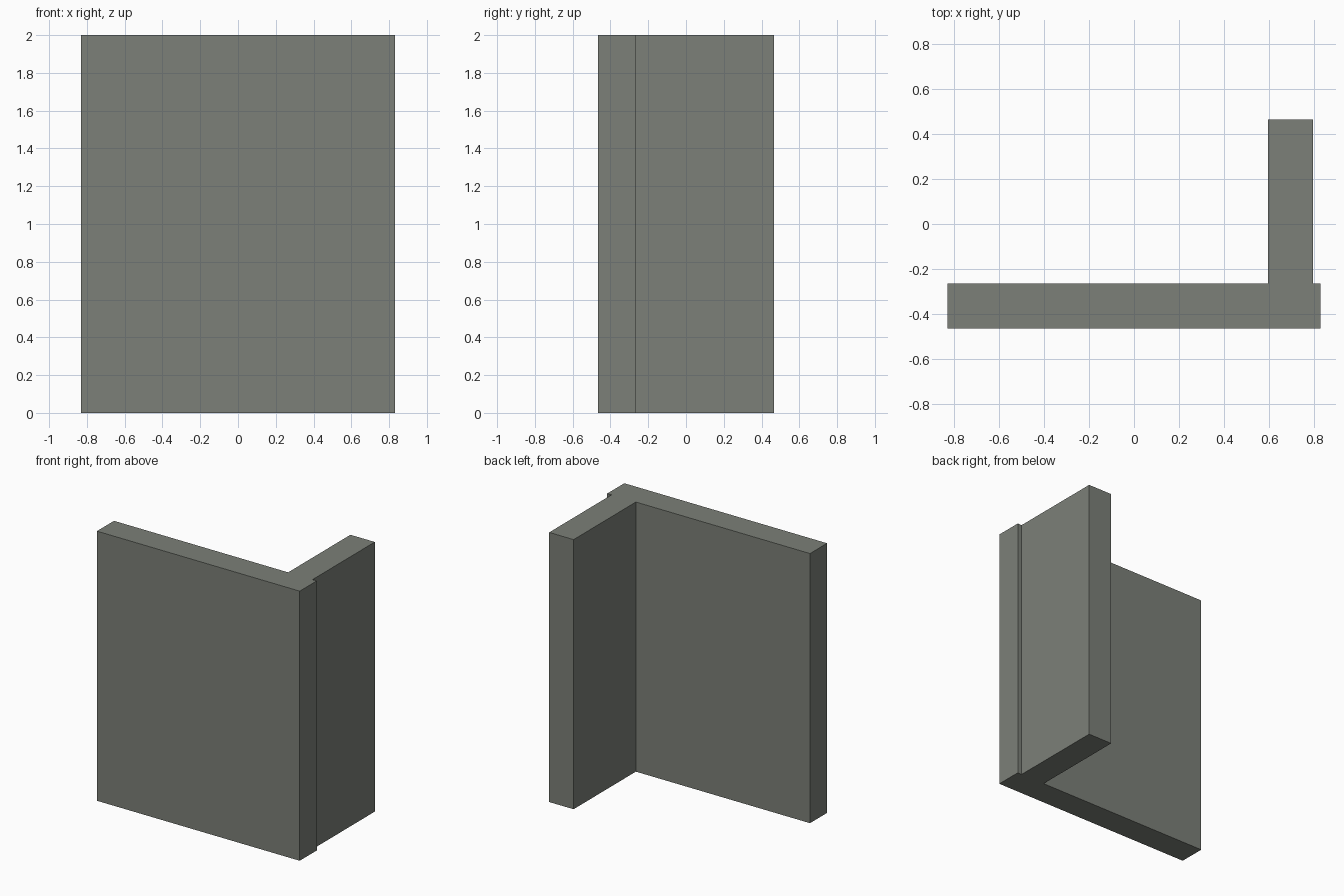
import bpy, bmesh

if "Cube" in bpy.data.objects:
    bpy.data.objects.remove(bpy.data.objects["Cube"])

# Single flat grey-green colour
mat = bpy.data.materials.new("grey_green_concrete")
mat.diffuse_color = (0.20, 0.215, 0.188, 1.0)
mat.use_nodes = True
mat.node_tree.nodes["Principled BSDF"].inputs["Base Color"].default_value = mat.diffuse_color


def extrude_profile(name, outline, height):
    """Extrude a closed counter-clockwise XY outline upwards from z = 0."""
    bm = bmesh.new()
    base = bm.faces.new([bm.verts.new((x, y, 0)) for x, y in outline])
    top = bmesh.ops.extrude_face_region(bm, geom=[base])
    verts = [v for v in top["geom"] if isinstance(v, bmesh.types.BMVert)]
    bmesh.ops.translate(bm, verts=verts, vec=(0, 0, height))
    bmesh.ops.recalc_face_normals(bm, faces=bm.faces)
    mesh = bpy.data.meshes.new(name)
    bm.to_mesh(mesh)
    bm.free()
    mesh.materials.append(mat)
    obj = bpy.data.objects.new(name, mesh)
    bpy.context.collection.objects.link(obj)
    return obj


# Plan sizes: long front wall and a return wall set in from its right end
W, D, T = 0.832, 0.465, 0.2
IN, OUT = 0.597, 0.797
Y = -D + T

# Corner wall: both arms as one solid
extrude_profile("corner_wall", [
    (-W, -D), (W, -D), (W, Y), (OUT, Y),
    (OUT, D), (IN, D), (IN, Y), (-W, Y),
], 2.0)
